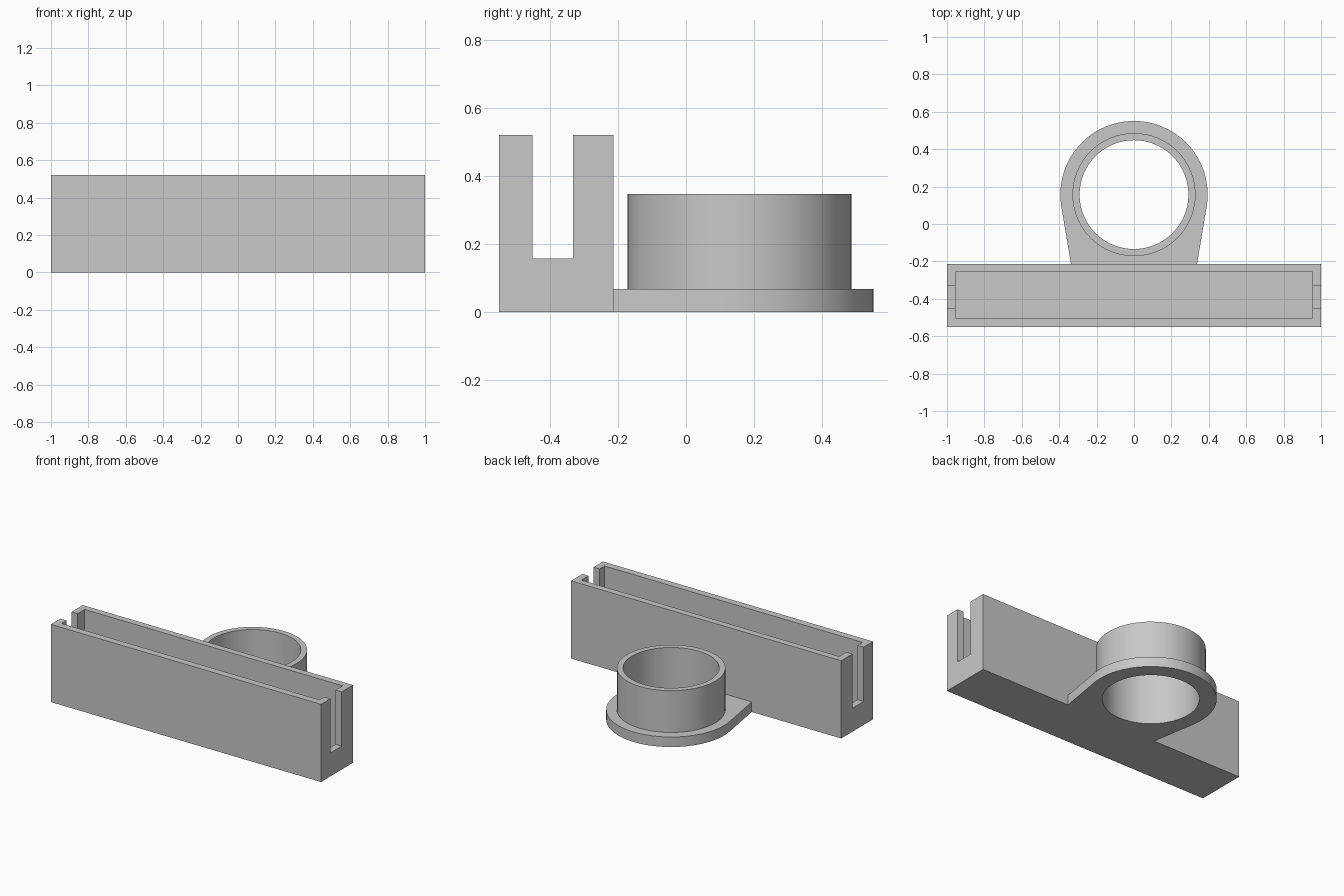
import bpy, bmesh, math

if "Cube" in bpy.data.objects:
    bpy.data.objects.remove(bpy.data.objects["Cube"])

SEG = 64
RING_Y = 0.157            # centre of the ring
BACK_Y = -0.213           # back face of the trough

grey = bpy.data.materials.new("plain grey")
grey.diffuse_color = (0.58, 0.58, 0.58, 1)
grey.use_nodes = True
grey.node_tree.nodes["Principled BSDF"].inputs["Base Color"].default_value = grey.diffuse_color


def prism(name, outline, z0, z1):
    """Closed solid from a counter-clockwise outline."""
    bm = bmesh.new()
    base = bm.faces.new([bm.verts.new((x, y, z0)) for x, y in outline])
    new = bmesh.ops.extrude_face_region(bm, geom=[base])["geom"]
    top = [v for v in new if isinstance(v, bmesh.types.BMVert)]
    bmesh.ops.translate(bm, verts=top, vec=(0, 0, z1 - z0))
    bmesh.ops.recalc_face_normals(bm, faces=bm.faces[:])
    mesh = bpy.data.meshes.new(name)
    bm.to_mesh(mesh)
    bm.free()
    obj = bpy.data.objects.new(name, mesh)
    bpy.context.collection.objects.link(obj)
    mesh.materials.append(grey)
    return obj


def rect(x, y0, y1):
    return [(-x, y0), (x, y0), (x, y1), (-x, y1)]


def arc(r, start=0.0, sweep=2 * math.pi, n=SEG, closed=True):
    count = n if closed else n + 1
    return [(r * math.cos(start + sweep * i / n),
             RING_Y + r * math.sin(start + sweep * i / n)) for i in range(count)]


def cut(obj, cutter):
    mod = obj.modifiers.new("cut", 'BOOLEAN')
    mod.operation = 'DIFFERENCE'
    mod.solver = 'EXACT'
    mod.object = cutter
    bpy.context.view_layer.objects.active = obj
    bpy.ops.object.modifier_apply(modifier=mod.name)
    bpy.data.objects.remove(cutter)


def smooth(obj):
    bpy.ops.object.select_all(action='DESELECT')
    obj.select_set(True)
    bpy.context.view_layer.objects.active = obj
    bpy.ops.object.shade_smooth_by_angle(angle=math.radians(30))


# Long trough: hollow inside, with a slot through both end walls
trough = prism("trough", rect(1.0, -0.55, BACK_Y), 0, 0.52)
cut(trough, prism("cavity_cutter", rect(0.955, -0.503, -0.257), 0.045, 0.7))
cut(trough, prism("slot_cutter", rect(1.2, -0.451, -0.332), 0.157, 0.7))

# Flat flange: half disc tapering in to the trough, bored through
outline = arc(0.394, -math.radians(9), math.radians(198), 36, closed=False)
flange = prism("flange", outline + [(-0.337, BACK_Y), (0.337, BACK_Y)], 0, 0.067)
cut(flange, prism("flange_bore_cutter", arc(0.291), -0.2, 0.6))
smooth(flange)

# Upright ring standing on the flange
ring = prism("ring", arc(0.329), 0.067, 0.347)
cut(ring, prism("ring_bore_cutter", arc(0.291), -0.2, 0.6))
smooth(ring)
